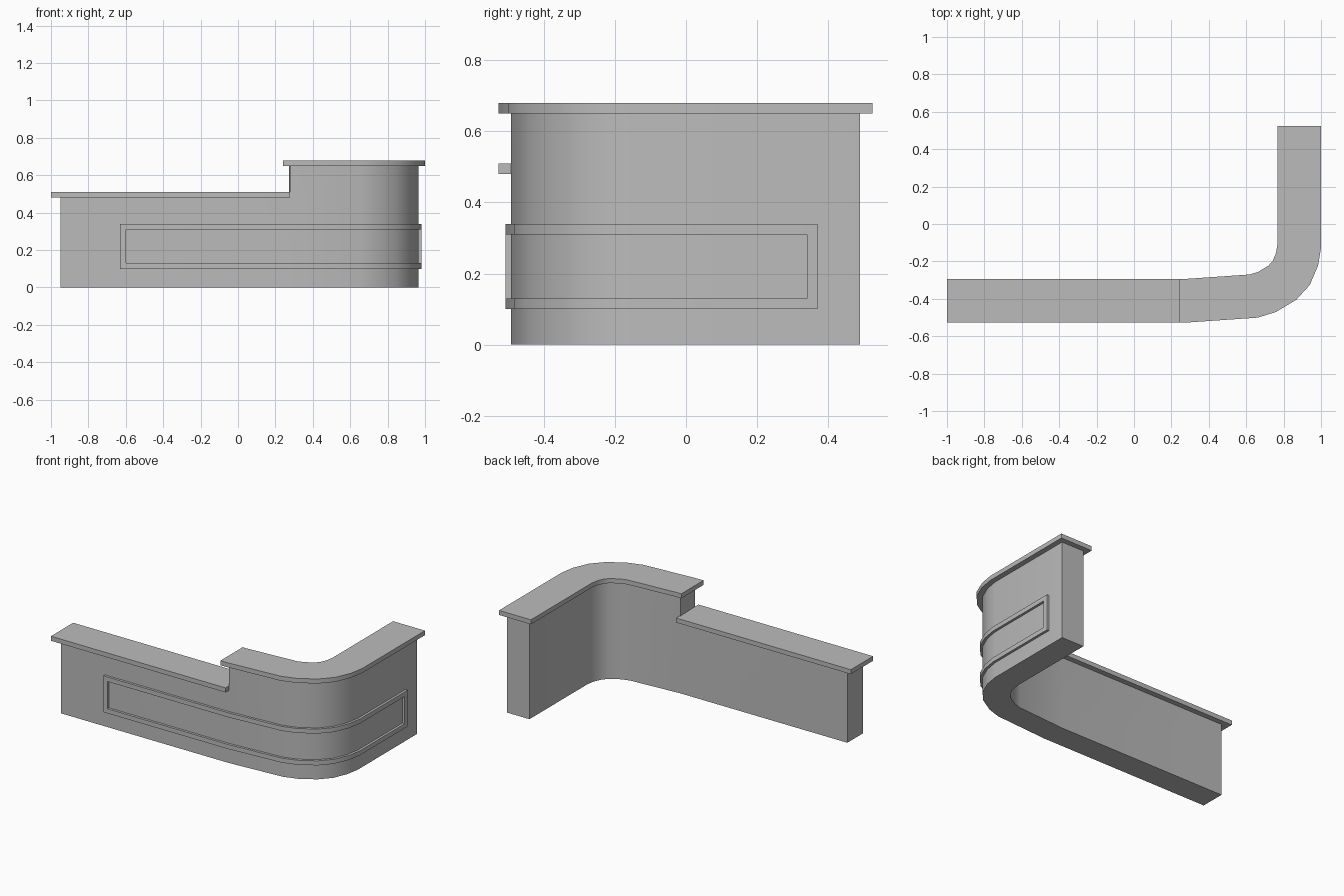
import bpy, bmesh, math
from mathutils import Vector

cube = bpy.data.objects.get("Cube")
if cube:
    bpy.data.objects.remove(cube, do_unlink=True)

grey = bpy.data.materials.new("counter grey")
grey.use_nodes = True
colour = (0.5, 0.5, 0.5, 1)
grey.diffuse_color = colour
grey.node_tree.nodes["Principled BSDF"].inputs["Base Color"].default_value = colour

DEPTH, OVERHANG, STEP_X, FRONT = 0.163, 0.035, 0.278, -0.492
LOW_Z, HIGH_Z, SLAB = 0.48, 0.65, 0.03

# Front line of the counter body around the bend
BEND = [Vector(p) for p in [(0.655, -0.466), (0.745, -0.438), (0.845, -0.378),
                            (0.91, -0.307), (0.95, -0.213), (0.965, -0.125)]]


def route(start_x, end_y=None):
    """Front line from start_x round the bend to end_y, or up to the step."""
    pts = [Vector((start_x, FRONT))]
    if end_y is None:
        return pts + [Vector((STEP_X, FRONT))]
    if start_x < STEP_X:
        pts.append(Vector((STEP_X, FRONT)))
    return pts + BEND + [Vector((0.965, end_y))]


def offset(pts, dist):
    """Mitred offset of a line; positive moves outwards."""
    result = []
    for i, p in enumerate(pts):
        dirs = []
        if i > 0:
            dirs.append((p - pts[i - 1]).normalized())
        if i < len(pts) - 1:
            dirs.append((pts[i + 1] - p).normalized())
        normals = [Vector((d.y, -d.x)) for d in dirs]
        mid = sum(normals, Vector((0, 0))).normalized()
        result.append(p + mid * dist / mid.dot(normals[0]))
    return result


def finish(name, bm):
    bmesh.ops.recalc_face_normals(bm, faces=bm.faces)
    mesh = bpy.data.meshes.new(name)
    bm.to_mesh(mesh)
    bm.free()
    mesh.materials.append(grey)
    obj = bpy.data.objects.new(name, mesh)
    bpy.context.collection.objects.link(obj)
    bpy.ops.object.select_all(action='DESELECT')
    obj.select_set(True)
    bpy.context.view_layer.objects.active = obj
    bpy.ops.object.shade_smooth_by_angle(angle=math.radians(35))
    return obj


def raise_faces(bm, faces, height):
    ret = bmesh.ops.extrude_face_region(bm, geom=faces)
    verts = [g for g in ret["geom"] if isinstance(g, bmesh.types.BMVert)]
    bmesh.ops.translate(bm, verts=verts, vec=(0, 0, height))
    return [g for g in ret["geom"] if isinstance(g, bmesh.types.BMFace)]


def band(pts, outer, inner, z, height):
    """Solid strip following a line; returns the mesh and its top faces."""
    bm = bmesh.new()
    rows = [[bm.verts.new((p.x, p.y, z)) for p in offset(pts, d)]
            for d in (outer, inner)]
    faces = [bm.faces.new((rows[0][i], rows[0][i + 1], rows[1][i + 1], rows[1][i]))
             for i in range(len(pts) - 1)]
    return bm, raise_faces(bm, faces, height)


# Counter body, with the curved section raised
bm, tops = band(route(-0.95, 0.49), 0, -DEPTH, 0, LOW_Z)
raised = [f for f in tops if f.calc_center_median().x > STEP_X]
raise_faces(bm, raised, HIGH_Z - LOW_Z)
bmesh.ops.delete(bm, geom=[f for f in raised if f.is_valid], context='FACES')
finish("counter_body", bm)

# Worktops
finish("low_worktop", band(route(-1.0), OVERHANG, -DEPTH - OVERHANG, LOW_Z, SLAB)[0])
finish("raised_worktop", band(route(0.24, 0.525), OVERHANG, -DEPTH - OVERHANG,
                              HIGH_Z, SLAB)[0])

# Raised frame moulding that wraps around the bend
line = offset(route(-0.63, 0.37), 0)
line.insert(1, Vector((-0.60, FRONT)))
line.insert(-1, Vector((0.965, 0.34)))
outer_line = offset(line, 0.016)
levels = (0.10, 0.13, 0.31, 0.34)
bm = bmesh.new()
skins = [[[bm.verts.new((p.x, p.y, z)) for p in pts] for z in levels]
         for pts in (line, outer_line)]
last = len(line) - 2
cells = [(r, c) for r in range(3) for c in range(last + 1)
         if r != 1 or c in (0, last)]
for r, c in cells:
    corners = [(r, c), (r, c + 1), (r + 1, c + 1), (r + 1, c)]
    for skin in skins:
        bm.faces.new([skin[a][b] for a, b in corners])
    # Close the sides that have no neighbouring cell
    neighbours = [(r - 1, c), (r, c + 1), (r + 1, c), (r, c - 1)]
    for k, near in enumerate(neighbours):
        if near not in cells:
            (a, b), (d, e) = corners[k], corners[(k + 1) % 4]
            bm.faces.new((skins[0][a][b], skins[0][d][e],
                          skins[1][d][e], skins[1][a][b]))
bmesh.ops.delete(bm, geom=[v for v in bm.verts if not v.link_faces], context='VERTS')
finish("frame_moulding", bm)
